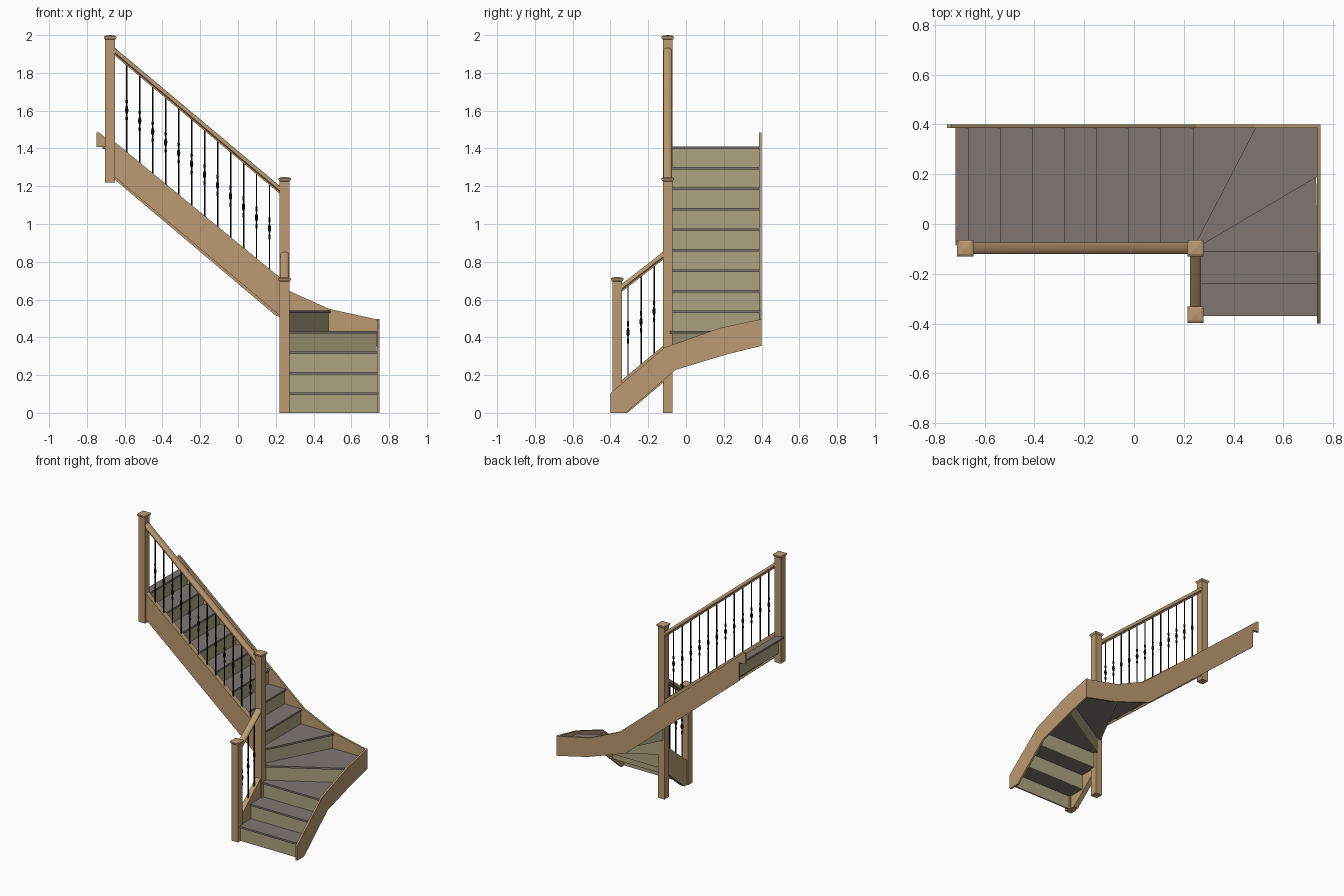
import bpy, bmesh, math
from mathutils import Vector as V

if "Cube" in bpy.data.objects:
    bpy.data.objects.remove(bpy.data.objects["Cube"])


def material(name, rgb):
    m = bpy.data.materials.new(name)
    m.diffuse_color = (*rgb, 1)
    m.use_nodes = True
    m.node_tree.nodes["Principled BSDF"].inputs["Base Color"].default_value = m.diffuse_color
    return m


WOOD = material("oak", (0.50, 0.325, 0.165))
TREAD = material("grey_tread", (0.215, 0.18, 0.165))
RISER = material("khaki_riser", (0.42, 0.37, 0.22))
IRON = material("black_iron", (0.006, 0.006, 0.006))


def finish(bm, name, mat, smooth=False):
    bmesh.ops.recalc_face_normals(bm, faces=bm.faces)
    me = bpy.data.meshes.new(name)
    bm.to_mesh(me)
    bm.free()
    me.materials.append(mat)
    ob = bpy.data.objects.new(name, me)
    bpy.context.collection.objects.link(ob)
    if smooth:
        bpy.context.view_layer.objects.active = ob
        ob.select_set(True)
        bpy.ops.object.shade_smooth_by_angle(angle=math.radians(40))
        ob.select_set(False)
    return ob


def prism(name, pts, sweep, mat, smooth=False):
    """Polygon of 3D points extruded along a vector."""
    bm = bmesh.new()
    low = [bm.verts.new(p) for p in pts]
    high = [bm.verts.new(V(p) + V(sweep)) for p in pts]
    n = len(pts)
    bm.faces.new(low)
    bm.faces.new(high)
    for i in range(n):
        j = (i + 1) % n
        bm.faces.new((low[i], low[j], high[j], high[i]))
    return finish(bm, name, mat, smooth)


def lathe(name, x, y, profile, sides, mat, smooth=False):
    """Stack of regular rings (radius, z) around a vertical axis."""
    bm = bmesh.new()
    rings = []
    for r, z in profile:
        angs = [2 * math.pi * (k + 0.5) / sides for k in range(sides)]
        rings.append([bm.verts.new((x + r * math.cos(a), y + r * math.sin(a), z)) for a in angs])
    for a, b in zip(rings, rings[1:]):
        for k in range(sides):
            j = (k + 1) % sides
            bm.faces.new((a[k], a[j], b[j], b[k]))
    bm.faces.new(rings[0])
    bm.faces.new(rings[-1])
    return finish(bm, name, mat, smooth)


# Newel posts with moulded pyramid caps
def newel(name, x, y, z0, z1):
    prof = [(0.026, z0), (0.026, z1 - 0.024), (0.030, z1 - 0.020), (0.033, z1 - 0.015),
            (0.033, z1 - 0.008), (0.024, z1 - 0.003), (0.001, z1)]
    lathe(name, x, y, [(r * math.sqrt(2), z) for r, z in prof], 4, WOOD)


PX, PY = 0.247, -0.097
newel("top_newel", -0.677, PY, 1.22, 2.0)
newel("corner_newel", PX, PY, 0, 1.25)
newel("bottom_newel", PX, -0.364, 0, 0.72)

# Treads and risers: front edge of every step as (inner end, outer end)
RISE = 0.1085
THICK = 0.013
OUT_X, OUT_Y = 0.738, 0.388
edges = [((0.25, y), (OUT_X, y)) for y in (-0.37, -0.241, -0.112)]
edges += [((0.262, -0.09), (OUT_X, 0.191)), ((0.248, -0.08), (0.491, OUT_Y))]
edges += [((0.238 - 0.1288 * i, -0.085), (0.238 - 0.1288 * i, OUT_Y)) for i in range(8)]


def shifted(edge, d):
    a, b = V(edge[0]), V(edge[1])
    t = (b - a).normalized()
    n = V((-t.y, t.x))
    return a + n * d, b + n * d


for i, edge in enumerate(edges):
    top = RISE * (i + 1)
    a, b = V(edge[0]), V(edge[1])
    if i + 1 < len(edges):
        c, d = shifted(edges[i + 1], 0.014)
    else:
        c, d = shifted(edge, 0.054)
    poly = [a, b, d, c]
    if i == 3:                       # winder that fills the corner
        poly.insert(2, V((OUT_X, OUT_Y)))
    prism(f"tread_{i + 1}", [(p.x, p.y, top - THICK) for p in poly], (0, 0, THICK), TREAD)
    f0, f1 = shifted(edge, 0.010)
    r0, r1 = shifted(edge, 0.020)
    z0 = top - RISE - (THICK if i else 0)
    prism(f"riser_{i + 1}", [(p.x, p.y, z0) for p in (f0, f1, r1, r0)],
          (0, 0, top - THICK - z0), RISER)

# Outer wall stringers that follow the turn
side = [(-0.40, 0), (-0.40, 0.105), (-0.115, 0.345), (0.18, 0.45), (0.40, 0.497),
        (0.40, 0.355), (0.217, 0.31), (-0.055, 0.228), (-0.32, 0)]
prism("right_wall_stringer", [(0.735, y, z) for y, z in side], (0.013, 0, 0), WOOD)
back = [(0.736, 0.495), (0.484, 0.55), (0.25, 0.655), (-0.735, 1.485), (-0.75, 1.485),
        (-0.75, 1.408), (-0.70, 1.408), (-0.70, 1.275), (0.20, 0.515), (0.50, 0.41), (0.736, 0.355)]
prism("back_wall_stringer", [(x, 0.386, z) for x, z in back], (0, 0.014, 0), WOOD)

# Inner stringers between the newels
upper = [(-0.66, 1.44), (0.23, 0.71), (0.23, 0.508), (-0.66, 1.255)]
prism("upper_inner_stringer", [(x, PY - 0.018, z) for x, z in upper], (0, 0.036, 0), WOOD)
lower = [(-0.35, 0.165), (-0.11, 0.365), (-0.11, 0.17), (-0.31, 0), (-0.35, 0)]
prism("lower_inner_stringer", [(PX - 0.018, y, z) for y, z in lower], (0.036, 0, 0), WOOD)

# Handrails: moulded section swept along the slope
half = [(0.015, -0.042), (0.015, -0.032), (0.023, -0.026), (0.023, -0.014),
        (0.019, -0.006), (0.010, -0.001)]
section = half + [(-u, v) for u, v in reversed(half)]
prism("upper_handrail", [(-0.66, PY + u, 1.94 + v) for u, v in section],
      (0.89, 0, -0.745), WOOD, True)
prism("lower_handrail", [(PX + u, -0.35, 0.675 + v) for u, v in section],
      (0, 0.24, 0.187), WOOD, True)


# Iron balusters with three beads at mid height
def baluster(name, x, y, z0, z1):
    mid = (z0 + z1) / 2 - 0.008
    prof = [(0.0042, z0)]
    for c, r, h in ((-0.045, 0.007, 0.014), (0, 0.0095, 0.022), (0.045, 0.007, 0.014)):
        prof += [(0.0042, mid + c - h), (r * 0.85, mid + c - h * 0.5), (r, mid + c),
                 (r * 0.85, mid + c + h * 0.5), (0.0042, mid + c + h)]
    prof.append((0.0042, z1))
    lathe(name, x, y, prof, 8, IRON, True)


for i in range(12):
    x = -0.589 + 0.0687 * i
    baluster(f"upper_baluster_{i + 1}", x, PY,
             1.43 - 0.82 * (x + 0.66), 1.91 - 0.837 * (x + 0.66))
for i in range(3):
    y = -0.307 + 0.069 * i
    baluster(f"lower_baluster_{i + 1}", PX, y,
             0.155 + 0.833 * (y + 0.35), 0.645 + 0.78 * (y + 0.35))
